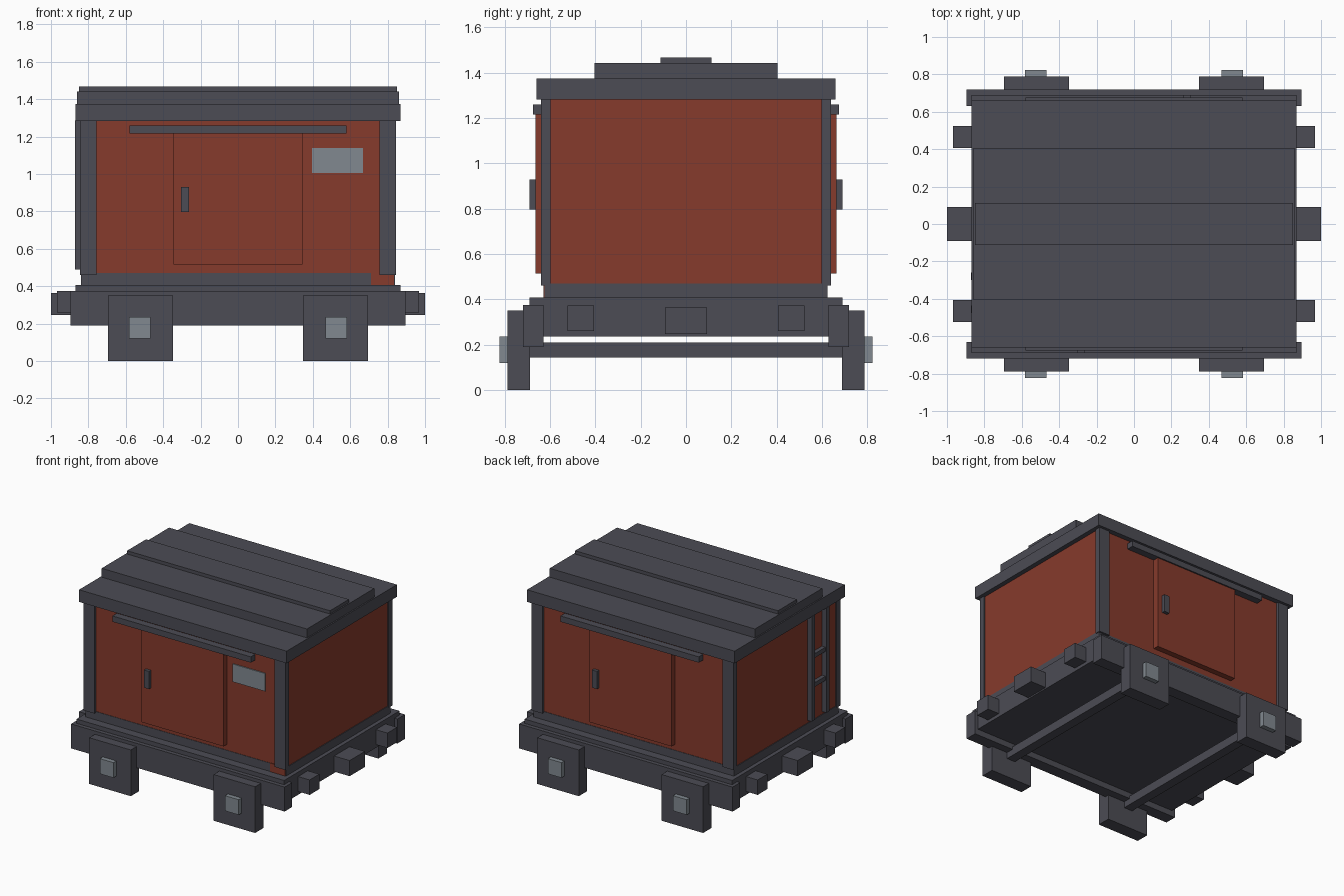
import bpy
import bmesh

if "Cube" in bpy.data.objects:
    bpy.data.objects.remove(bpy.data.objects["Cube"])


def make_material(name, rgb):
    mat = bpy.data.materials.new(name)
    mat.diffuse_color = (*rgb, 1.0)
    mat.use_nodes = True
    mat.node_tree.nodes["Principled BSDF"].inputs["Base Color"].default_value = mat.diffuse_color
    return mat


CHARCOAL = make_material("charcoal", (0.072, 0.072, 0.089))
RED = make_material("brick red", (0.24, 0.043, 0.025))
STEEL = make_material("pale steel", (0.22, 0.25, 0.28))


def box(name, x, y, z, mat=CHARCOAL):
    """Box from (min, max) ranges on each axis."""
    lo, hi = zip(sorted(x), sorted(y), sorted(z))
    bm = bmesh.new()
    bmesh.ops.create_cube(bm, size=1)
    for v in bm.verts:
        v.co = [a + (c + 0.5) * (b - a) for a, b, c in zip(lo, hi, v.co)]
    mesh = bpy.data.meshes.new(name)
    bm.to_mesh(mesh)
    bm.free()
    mesh.materials.append(mat)
    obj = bpy.data.objects.new(name, mesh)
    bpy.context.collection.objects.link(obj)
    return obj


def scaled(r, s):
    return (r[0] * s, r[1] * s)


# Chassis, deck and sill
box("chassis", (-0.87, 0.87), (-0.64, 0.64), (0.235, 0.375))
box("deck", (-0.87, 0.87), (-0.69, 0.69), (0.375, 0.407))
box("sill", (-0.84, 0.84), (-0.625, 0.625), (0.407, 0.47))

# Wagon body and stepped roof
box("body", (-0.835, 0.835), (-0.622, 0.622), (0.47, 1.285), RED)
box("sill_patch", (0.71, 0.835), (-0.628, -0.62), (0.407, 0.472), RED)
box("roof_base", (-0.87, 0.87), (-0.66, 0.66), (1.283, 1.375))
box("roof_step", (-0.86, 0.86), (-0.403, 0.403), (1.375, 1.442))
box("roof_ridge", (-0.85, 0.85), (-0.113, 0.113), (1.442, 1.467))

# Two long sides, each a half turn of the other
for s, side in ((-1, "front"), (1, "back")):
    box(f"{side}_solebar", (-0.895, 0.895), scaled((0.63, 0.72), s), (0.19, 0.375))
    box(f"{side}_door", scaled((0.345, -0.345), s), scaled((0.61, 0.665), s), (0.515, 1.216), RED)
    box(f"{side}_door_rail", scaled((0.58, -0.58), s), scaled((0.61, 0.675), s), (1.216, 1.26))
    box(f"{side}_door_handle", scaled((0.263, 0.305), s), scaled((0.66, 0.69), s), (0.796, 0.93))
    for e, end in ((-1, "left"), (1, "right")):
        # Corner posts, axle boxes and axle ends
        box(f"{side}_{end}_post", scaled((0.756, 0.845), e), scaled((0.597, 0.64), s), (0.46, 1.285))
        box(f"{side}_{end}_axle_box", scaled((0.347, 0.695), e), scaled((0.688, 0.788), s), (0.0, 0.35))
        box(f"{side}_{end}_axle_cap", scaled((0.468, 0.582), e), scaled((0.78, 0.823), s), (0.12, 0.235), STEEL)
        # Side buffers
        box(f"{side}_{end}_buffer", scaled((0.86, 0.967), e), scaled((0.407, 0.523), s), (0.26, 0.373))

# Axles and central couplers at each end
for e, end in ((-1, "left"), (1, "right")):
    box(f"{end}_axle", scaled((0.49, 0.56), e), (-0.69, 0.69), (0.143, 0.21))
    box(f"{end}_coupler", scaled((0.86, 1.0), e), (-0.092, 0.092), (0.246, 0.364))

# Front window panel
box("window", (0.395, 0.668), (-0.63, -0.622), (1.005, 1.14), STEEL)

# Ladder on the left end
for i, y in enumerate((-0.455, -0.28)):
    box(f"ladder_rail_{i}", (-0.872, -0.83), (y - 0.02, y + 0.02), (0.49, 1.285))
for i, z in enumerate((0.75, 0.97)):
    box(f"ladder_rung_{i}", (-0.865, -0.83), (-0.455, -0.28), (z - 0.016, z + 0.016))
